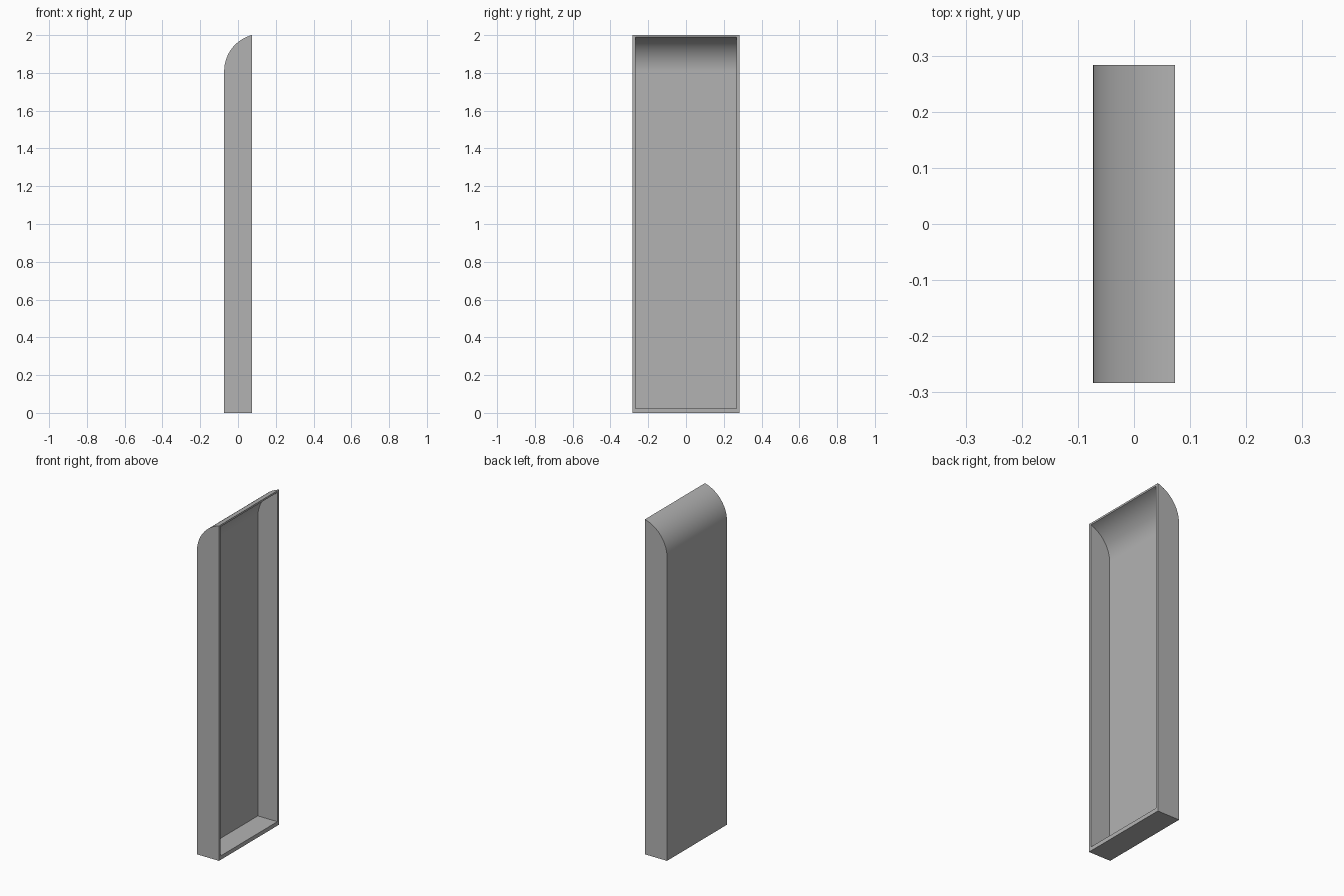
import bpy, bmesh, math

cube = bpy.data.objects.get("Cube")
if cube:
    bpy.data.objects.remove(cube, do_unlink=True)

MOUTH_X, ARC_Z, STEPS = 0.073, 1.81, 24

grey = bpy.data.materials.new("plain_grey")
grey.use_nodes = True
colour = (0.45, 0.45, 0.45, 1)
grey.diffuse_color = colour
grey.node_tree.nodes["Principled BSDF"].inputs["Base Color"].default_value = colour


def profile(back_x, floor_z, top_z):
    """Open outline: mouth top, along the curved hood, down the back, out to the mouth bottom."""
    w, h = MOUTH_X - back_x, top_z - ARC_Z
    r = (w * w + h * h) / (2 * w)
    end = math.atan2(h, r - w)
    pts = [(back_x + r - r * math.cos(end * i / STEPS), ARC_Z + r * math.sin(end * i / STEPS))
           for i in range(STEPS, -1, -1)]
    return pts + [(back_x, floor_z), (MOUTH_X, floor_z)]


def add_skin(bm, pts, half_width):
    """Curved skin with two end caps, left open at the mouth."""
    right, left = ([bm.verts.new((x, y, z)) for x, z in pts] for y in (-half_width, half_width))
    for i in range(len(pts) - 1):
        bm.faces.new((right[i], right[i + 1], left[i + 1], left[i]))
    bm.faces.new(right)
    bm.faces.new(left)
    return [right[0], right[-1], left[-1], left[0]]


# Hollow shell: outer skin, inner skin and the rim joining them at the mouth
bm = bmesh.new()
outer = add_skin(bm, profile(-MOUTH_X, 0, 2), 0.283)
inner = add_skin(bm, profile(-0.056, 0.024, 1.989), 0.267)
for i in range(4):
    j = (i + 1) % 4
    bm.faces.new((outer[i], outer[j], inner[j], inner[i]))
bmesh.ops.recalc_face_normals(bm, faces=bm.faces)

mesh = bpy.data.meshes.new("hooded_shell")
bm.to_mesh(mesh)
bm.free()
mesh.materials.append(grey)
shell = bpy.data.objects.new("hooded_shell", mesh)
bpy.context.collection.objects.link(shell)

bpy.ops.object.select_all(action='DESELECT')
shell.select_set(True)
bpy.context.view_layer.objects.active = shell
bpy.ops.object.shade_smooth_by_angle(angle=math.radians(30))
